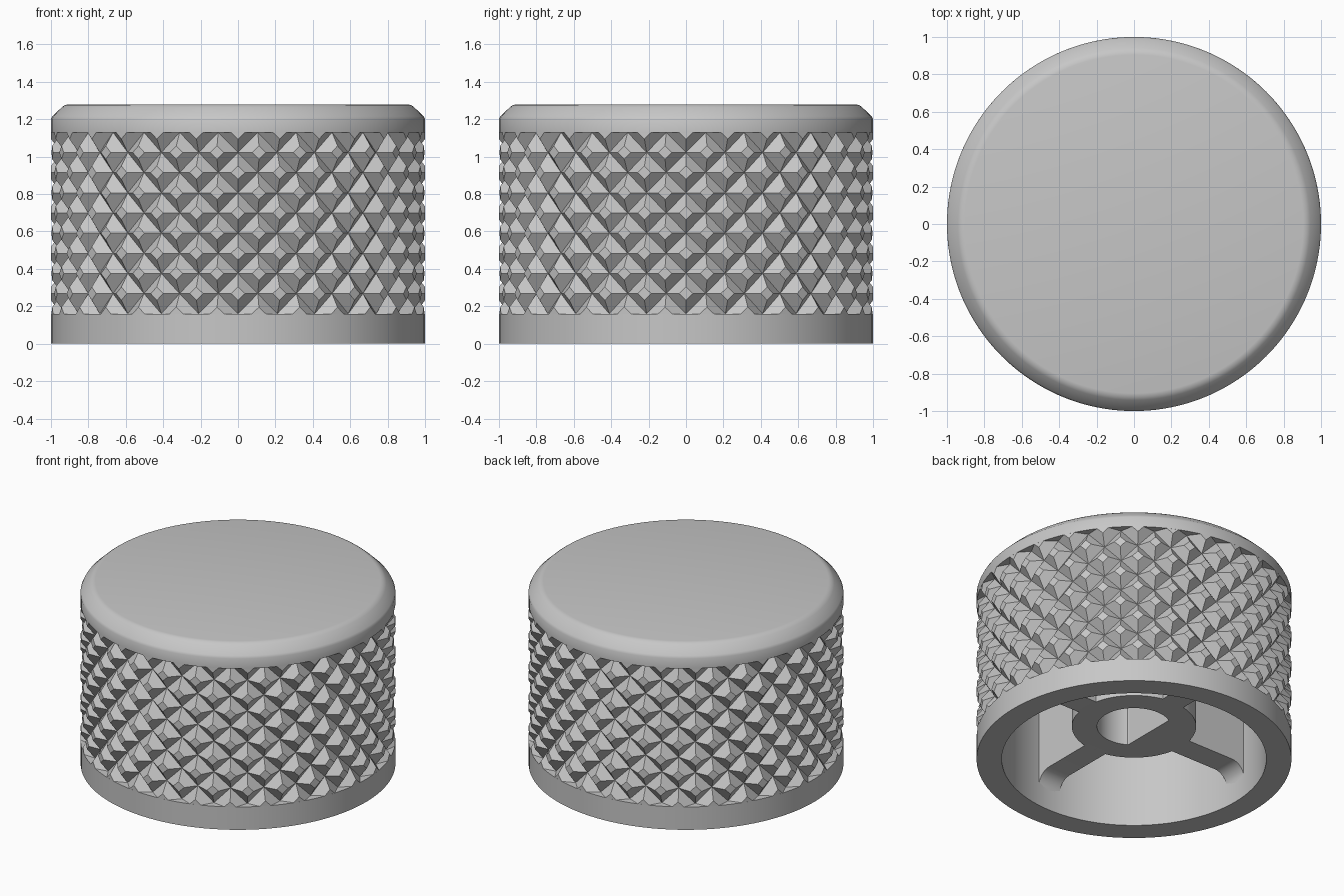
import bpy, bmesh
from math import sin, cos, pi, radians

cube = bpy.data.objects.get("Cube")
if cube:
    bpy.data.objects.remove(cube, do_unlink=True)

grey = bpy.data.materials.new("plain_grey")
grey.use_nodes = True
colour = (0.57, 0.57, 0.57, 1)
grey.diffuse_color = colour
grey.node_tree.nodes["Principled BSDF"].inputs["Base Color"].default_value = colour

# Main sizes
OUTER, INNER, CEILING = 1.0, 0.84, 1.12
BAND_LOW, BAND_HIGH = 0.16, 1.13
HUB_Z = 0.24


def finish(name, bm, smooth=True):
    bmesh.ops.remove_doubles(bm, verts=bm.verts, dist=1e-5)
    bmesh.ops.recalc_face_normals(bm, faces=bm.faces)
    mesh = bpy.data.meshes.new(name)
    bm.to_mesh(mesh)
    bm.free()
    mesh.materials.append(grey)
    obj = bpy.data.objects.new(name, mesh)
    bpy.context.collection.objects.link(obj)
    if smooth:
        bpy.ops.object.select_all(action="DESELECT")
        obj.select_set(True)
        bpy.context.view_layer.objects.active = obj
        bpy.ops.object.shade_smooth_by_angle(angle=radians(30))
    return obj


def polar(r, angle, z):
    return (r * cos(angle), r * sin(angle), z)


# Hollow body with a recessed core behind the knurled band
def knob_body():
    core = 0.925
    profile = [(0, CEILING), (INNER, CEILING), (INNER, 0), (OUTER, 0),
               (OUTER, BAND_LOW), (core, BAND_LOW), (core, BAND_HIGH),
               (OUTER, BAND_HIGH), (OUTER, 1.2), (0.992, 1.216),
               (0.942, 1.264), (0.926, 1.276), (0.905, 1.28), (0, 1.28)]
    bm = bmesh.new()
    verts = [bm.verts.new((r, 0, z)) for r, z in profile]
    edges = [bm.edges.new(pair) for pair in zip(verts, verts[1:])]
    bmesh.ops.spin(bm, geom=verts + edges, cent=(0, 0, 0), axis=(0, 0, 1),
                   angle=2 * pi, steps=112, use_merge=True)
    finish("knob_body", bm)


# Knurled band of truncated pyramids in a checkerboard
def knurled_band(count=28, rows=9, depth=0.055, flat=0.33):
    bm = bmesh.new()
    step_a = pi / count
    step_z = (BAND_HIGH - BAND_LOW) / rows
    sides = [(1, 0), (0, 1), (-1, 0), (0, -1)]

    def point(col, row, r):
        return bm.verts.new(polar(r, col * step_a - pi / 2, BAND_LOW + row * step_z))

    for row in range(rows + 1):
        for col in range((row + 1) % 2, 2 * count, 2):
            kept = [s for s in sides if 0 <= row + s[1] <= rows]
            top = {s: point(col + s[0] * flat, row + s[1] * flat, OUTER) for s in kept}
            pit = {s: point(col + s[0], row + s[1], OUTER - depth) for s in kept}
            bm.faces.new([top[s] for s in kept])
            for a, b in zip(sides, sides[1:] + sides[:1]):
                if a in top and b in top:
                    bm.faces.new((top[a], pit[a], pit[b], top[b]))
    finish("knurled_band", bm, smooth=False)


# Central hub with a D-shaped shaft hole
def shaft_hub(radius=0.395, hole=0.235, flat_x=-0.12, n=96):
    bm = bmesh.new()
    rings = []
    for z in (HUB_Z, CEILING):
        for r, limit in ((radius, -radius), (hole, flat_x)):
            ring = []
            for i in range(n):
                x, y, _ = polar(r, 2 * pi * i / n, z)
                ring.append(bm.verts.new((max(x, limit), y, z)))
            rings.append(ring)
    low_out, low_in, high_out, high_in = rings
    for a, b in ((low_out, low_in), (low_out, high_out), (low_in, high_in)):
        for i in range(n):
            j = (i + 1) % n
            bm.faces.new((a[i], a[j], b[j], b[i]))
    finish("shaft_hub", bm)


# Rib from the hub to the wall, with a fillet at its outer foot
def rib(name, angle, half=0.085, fillet=0.1):
    bm = bmesh.new()
    outline = [(0.33, CEILING), (0.33, HUB_Z)]
    for i in range(9):
        t = pi / 2 * i / 8
        outline.append((INNER - fillet + fillet * sin(t),
                        HUB_Z - fillet + fillet * cos(t)))
    outline += [(INNER + 0.03, HUB_Z - fillet), (INNER + 0.03, CEILING)]
    face = bm.faces.new([bm.verts.new((x, -half, z)) for x, z in outline])
    out = bmesh.ops.extrude_face_region(bm, geom=[face])
    moved = [v for v in out["geom"] if isinstance(v, bmesh.types.BMVert)]
    bmesh.ops.translate(bm, verts=moved, vec=(0, 2 * half, 0))
    finish(name, bm).rotation_euler.z = angle


knob_body()
knurled_band()
shaft_hub()
for i, side in enumerate(("left", "back", "right", "front")):
    rib(side + "_rib", i * pi / 2)
